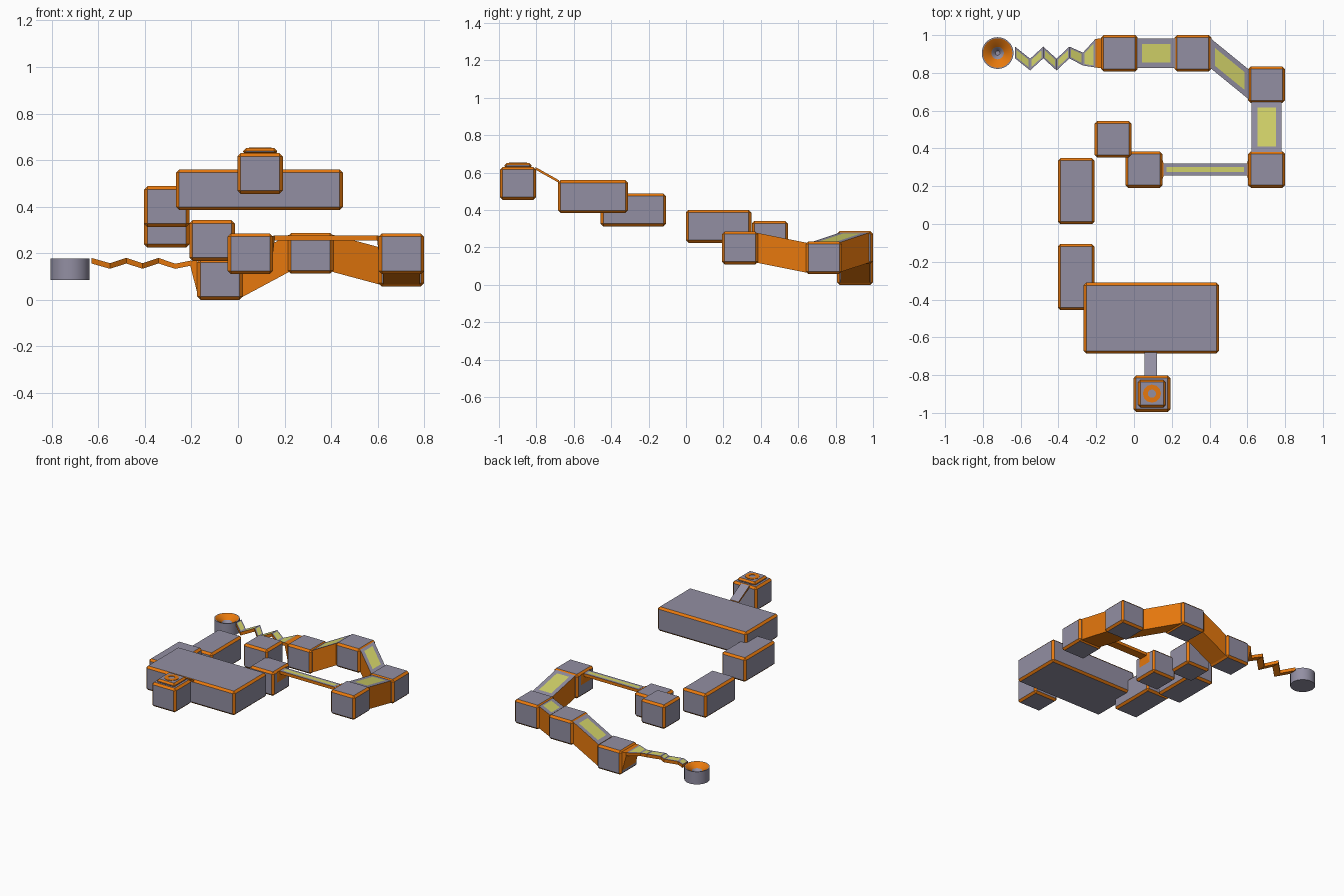
import bpy, bmesh, math
from mathutils import Vector

if "Cube" in bpy.data.objects:
    bpy.data.objects.remove(bpy.data.objects["Cube"])


def material(name, rgb):
    m = bpy.data.materials.new(name)
    m.diffuse_color = (*rgb, 1)
    m.use_nodes = True
    m.node_tree.nodes["Principled BSDF"].inputs["Base Color"].default_value = m.diffuse_color
    return m


GREY = material("grey stone", (0.29, 0.275, 0.365))
ORANGE = material("orange trim", (0.80, 0.19, 0.004))
LIME = material("pale lime panel", (0.64, 0.64, 0.14))


def finish(name, bm):
    bmesh.ops.recalc_face_normals(bm, faces=bm.faces)
    me = bpy.data.meshes.new(name)
    bm.to_mesh(me)
    bm.free()
    for m in (GREY, ORANGE, LIME):
        me.materials.append(m)
    ob = bpy.data.objects.new(name, me)
    bpy.context.collection.objects.link(ob)
    return ob


def block(name, x, y, top, sx=0.195, sy=0.193, h=0.175, bevel=0.014):
    """Grey block with orange chamfered edges."""
    bm = bmesh.new()
    bmesh.ops.create_cube(bm, size=1)
    for v in bm.verts:
        v.co = Vector((x + v.co.x * sx, y + v.co.y * sy, top - h / 2 + v.co.z * h))
    bmesh.ops.bevel(bm, geom=bm.edges[:], offset=bevel, segments=1,
                    affect='EDGES', profile=0.5, material=1)
    return finish(name, bm)


def beam(name, stations, along='x', inset=0.0, top_mat=0):
    """Bar through stations (x, y, top z, width, height): orange sides, grey top, lime inset."""
    bm = bmesh.new()
    rings = []
    for x, y, z, w, h in stations:
        side = Vector((0, w / 2, 0)) if along == 'x' else Vector((w / 2, 0, 0))
        p, d = Vector((x, y, z)), Vector((0, 0, h))
        rings.append([bm.verts.new(c) for c in
                      (p - side, p + side, p + side - d, p - side - d)])
    tops = []
    for a, b in zip(rings, rings[1:]):
        for i in range(4):
            f = bm.faces.new((a[i], a[(i + 1) % 4], b[(i + 1) % 4], b[i]))
            f.material_index = top_mat if i == 0 else 1
            if i == 0:
                tops.append(f)
    for r in (rings[0], rings[-1]):
        bm.faces.new(r).material_index = 1
    bmesh.ops.recalc_face_normals(bm, faces=bm.faces)
    if inset:
        bmesh.ops.inset_individual(bm, faces=tops, thickness=inset, use_even_offset=True)
        for f in tops:
            f.material_index = 2
    return finish(name, bm)


def lathe(name, x, y, profile, mats, sides):
    """Spin (radius, z) pairs; one material index per profile segment."""
    bm = bmesh.new()
    rings = []
    for r, z in profile:
        if r == 0:
            rings.append([bm.verts.new((x, y, z))] * sides)
        else:
            rings.append([bm.verts.new((x + r * math.cos(2 * math.pi * i / sides),
                                        y + r * math.sin(2 * math.pi * i / sides), z))
                          for i in range(sides)])
    for a, b, m in zip(rings, rings[1:], mats):
        for i in range(sides):
            j = (i + 1) % sides
            vs = list(dict.fromkeys((a[i], a[j], b[j], b[i])))
            bm.faces.new(vs).material_index = m
    return finish(name, bm)


# Small square platforms
for name, x, y, top in (
        ("platform_back_left", -0.078, 0.904, 0.175), ("platform_back_right", 0.312, 0.904, 0.287),
        ("platform_corner", 0.702, 0.737, 0.232), ("platform_right", 0.702, 0.288, 0.285),
        ("platform_middle", 0.053, 0.288, 0.285), ("platform_step", -0.111, 0.449, 0.342),
        ("platform_start", 0.095, -0.898, 0.63)):
    block(name, x, y, top)

# Long steps and the large platform
block("long_step_low", -0.306, 0.174, 0.40, sy=0.35)
block("long_step_high", -0.306, -0.281, 0.488, sy=0.35)
block("large_platform", 0.092, -0.498, 0.56, sx=0.717, sy=0.375)

# Start pad: raised plate with an orange ring
block("start_plate", 0.095, -0.898, 0.652, sx=0.145, sy=0.145, h=0.03, bevel=0.012)
lathe("start_ring", 0.095, -0.898,
      [(0.022, 0.65), (0.022, 0.655), (0.048, 0.655), (0.048, 0.65), (0.022, 0.65)],
      [1] * 4, 12)

# Thin ramp from start down to the large platform
beam("start_ramp", [(0.088, -0.805, 0.63, 0.067, 0.014), (0.088, -0.68, 0.56, 0.067, 0.014)], 'y')

# Full-height bridges between platforms
W, H = 0.158, 0.160
beam("bridge_back", [(0.015, 0.904, 0.170, W, H), (0.22, 0.904, 0.280, W, H)], 'x', 0.03)
beam("bridge_diagonal", [(0.405, 0.904, 0.280, W, H), (0.61, 0.737, 0.225, W, H)], 'x', 0.025)
beam("bridge_side", [(0.702, 0.645, 0.225, W, H), (0.702, 0.38, 0.278, W, H)], 'y', 0.03)

# Narrow balance plank, flared at both ends
beam("plank", [(0.155, 0.288, 0.277, 0.062, 0.022), (0.60, 0.288, 0.277, 0.062, 0.022)], 'x', 0.017)
for name, xa, xb in (("plank_flare_left", 0.142, 0.157), ("plank_flare_right", 0.613, 0.598)):
    beam(name, [(xa, 0.288, 0.271, 0.165, 0.147), (xb, 0.288, 0.277, 0.062, 0.022)], 'x', 0, 1)

# Zigzag path and its flare at the platform
beam("zigzag_flare", [(-0.17, 0.904, 0.165, 0.16, 0.155), (-0.205, 0.904, 0.168, 0.15, 0.022)], 'x', 0, 1)
zig = [(-0.205, 0.904, 0.168, 0.15, 0.022), (-0.27, 0.873, 0.155, 0.068, 0.022)]
for i, x in enumerate((-0.342, -0.41, -0.48, -0.55, -0.63)):
    up = i % 2 == 0
    zig.append((x, 0.908 if up else 0.844, 0.18 if up else 0.157, 0.062, 0.024))
beam("zigzag_path", zig, 'x', 0.009)

# Round goal with a funnel top and centre cup
goal = lathe("goal_cup", -0.722, 0.905,
             [(0, 0.086), (0.084, 0.086), (0.084, 0.178), (0.078, 0.178),
              (0.033, 0.150), (0.012, 0.120), (0, 0.120)],
             [0, 0, 0, 1, 0, 0], 32)
bpy.context.view_layer.objects.active = goal
goal.select_set(True)
bpy.ops.object.shade_smooth_by_angle(angle=math.radians(25))
